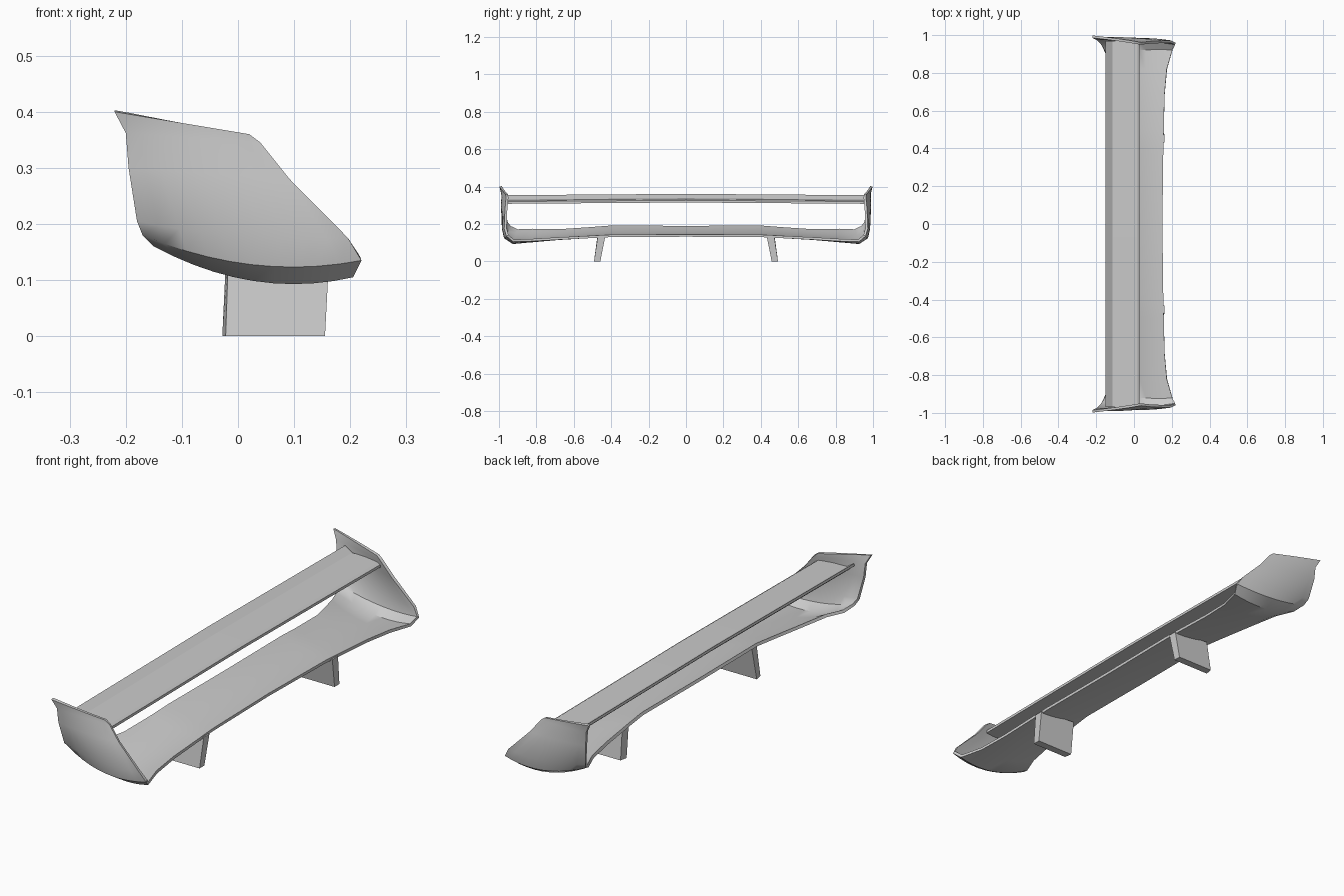
import bpy, bmesh, math

cube = bpy.data.objects.get("Cube")
if cube:
    bpy.data.objects.remove(cube)

grey = bpy.data.materials.new("light grey")
grey.use_nodes = True
colour = (0.6, 0.6, 0.6, 1)
grey.diffuse_color = colour
grey.node_tree.nodes["Principled BSDF"].inputs["Base Color"].default_value = colour


def loft(name, rows, closed=False, thickness=0, angle=30):
    """Skin rows of points; closed rows get end caps, open ones a thickness."""
    bm = bmesh.new()
    grid = [[bm.verts.new(p) for p in row] for row in rows]
    n = len(rows[0])
    for a, b in zip(grid, grid[1:]):
        for i in range(n if closed else n - 1):
            j = (i + 1) % n
            bm.faces.new((a[i], a[j], b[j], b[i]))
    if closed:
        bm.faces.new(grid[0])
        bm.faces.new(grid[-1])
        bmesh.ops.recalc_face_normals(bm, faces=bm.faces)
    mesh = bpy.data.meshes.new(name)
    bm.to_mesh(mesh)
    bm.free()
    mesh.materials.append(grey)
    ob = bpy.data.objects.new(name, mesh)
    bpy.context.collection.objects.link(ob)
    bpy.ops.object.select_all(action="DESELECT")
    ob.select_set(True)
    bpy.context.view_layer.objects.active = ob
    if thickness:
        mod = ob.modifiers.new("thickness", "SOLIDIFY")
        mod.thickness, mod.offset = thickness, -1
        bpy.ops.object.modifier_apply(modifier=mod.name)
    bpy.ops.object.shade_smooth_by_angle(angle=math.radians(angle))
    return ob


# Lower wing turning up into the end plates: half span of
# (leading edge point, trailing edge point, mid-chord bulge in y, in z)
stations = [
    ((.150, 0, .132), (-.07, 0, .178), 0, -.012),
    ((.155, .40, .130), (-.07, .40, .180), 0, -.012),
    ((.158, .50, .125), (-.075, .50, .172), 0, -.012),
    ((.162, .68, .116), (-.09, .68, .160), 0, -.016),
    ((.175, .82, .108), (-.12, .82, .163), 0, -.026),
    ((.205, .925, .105), (-.15, .90, .160), .01, -.034),
    ((.220, .960, .135), (-.17, .945, .180), .02, -.03),
    ((.196, .972, .175), (-.18, .965, .205), .016, -.012),
    ((.092, .968, .280), (-.195, .985, .300), .012, 0),
    ((.040, .962, .345), (-.20, .988, .362), .006, 0),
    ((.020, .965, .360), (-.22, .998, .400), .002, 0),
]
CHORD = 10


def chord_row(station, side):
    lead, trail, by, bz = station
    row = []
    for i in range(CHORD + 1):
        t = i / CHORD
        bulge = 4 * t * (1 - t)
        x, y, z = (a + (b - a) * t for a, b in zip(lead, trail))
        row.append((x, side * (y + by * bulge), z + bz * bulge))
    return row


rows = [chord_row(s, -1) for s in reversed(stations[1:])]
rows += [chord_row(s, 1) for s in stations]
loft("lower_wing_and_end_plates", rows, thickness=0.013, angle=35)

# Upper wing with a raised trailing strip, slightly arched over the span
section = [(-.15, .354), (-.115, .331), (.018, .327), (.03, .320),
           (.03, .308), (-.118, .314), (-.152, .343)]
rows = []
for i in range(-4, 5):
    y = i / 4 * .968
    rise = .007 * (1 - abs(i) / 4)
    rows.append([(x, y, z + rise) for x, z in section])
loft("upper_wing", rows, closed=True, angle=15)

# Support legs, leaning inward toward the wing
for side, name in ((-1, "right_leg"), (1, "left_leg")):
    base = [(-.022, .492, 0), (.155, .492, 0), (.155, .458, 0), (-.028, .458, 0)]
    head = [(-.017, .472, .147), (.162, .472, .133),
            (.162, .432, .133), (-.021, .432, .147)]
    loft(name, [[(x, side * y, z) for x, y, z in ring] for ring in (base, head)],
         closed=True)
